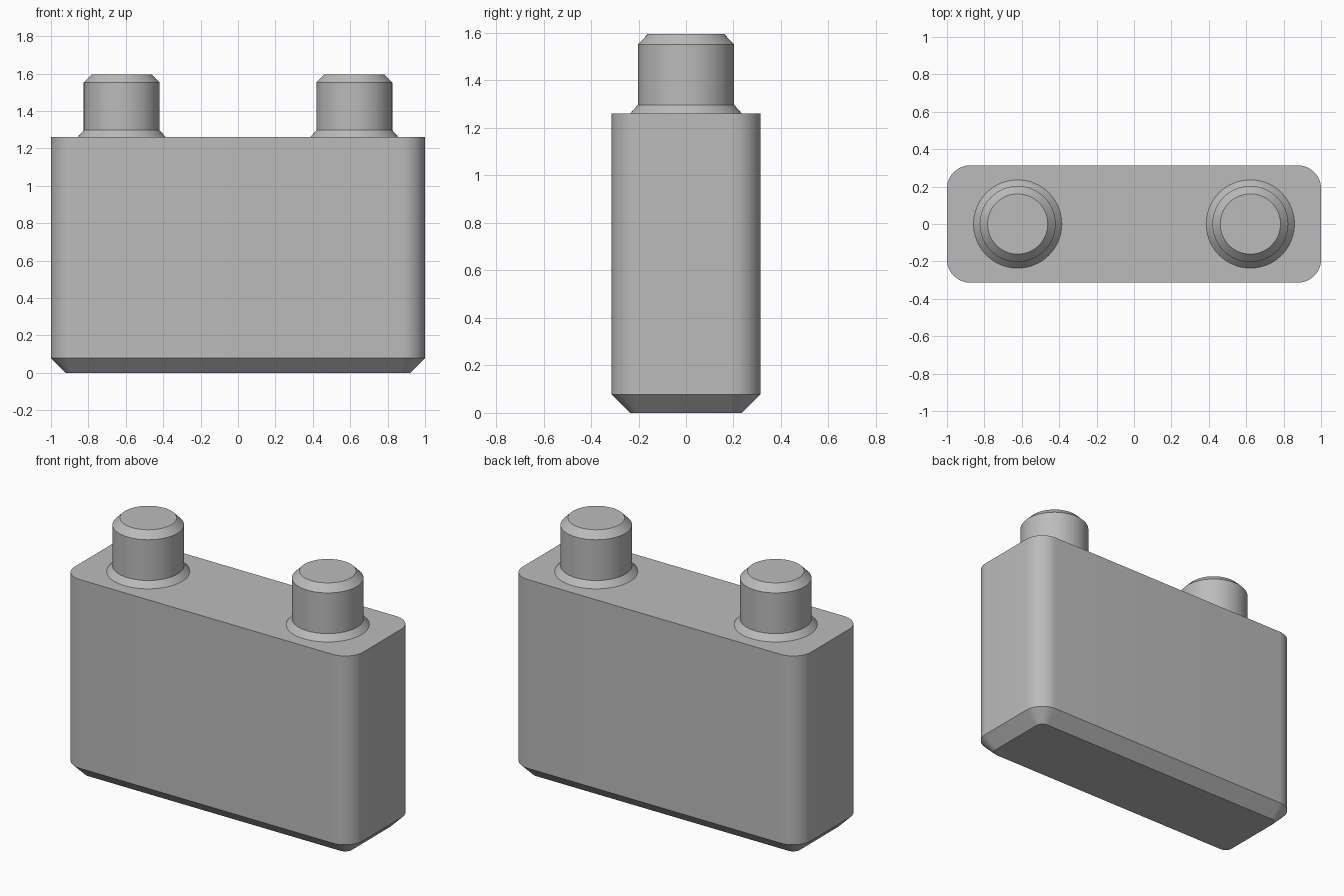
import bpy
import bmesh
from math import cos, sin, pi, radians

cube = bpy.data.objects.get("Cube")
if cube:
    bpy.data.objects.remove(cube, do_unlink=True)

grey = bpy.data.materials.new("light grey")
grey.use_nodes = True
grey.diffuse_color = (0.5, 0.5, 0.5, 1)
grey.node_tree.nodes["Principled BSDF"].inputs["Base Color"].default_value = (0.5, 0.5, 0.5, 1)


def rounded_outline(half_x, half_y, radius, steps=12):
    """Counter-clockwise rectangle with rounded corners."""
    points = []
    for corner, (sx, sy) in enumerate([(1, 1), (-1, 1), (-1, -1), (1, -1)]):
        for i in range(steps + 1):
            a = (corner + i / steps) * pi / 2
            points.append((sx * (half_x - radius) + radius * cos(a),
                           sy * (half_y - radius) + radius * sin(a)))
    return points


def circle(radius, steps=64):
    return [(radius * cos(2 * pi * i / steps), radius * sin(2 * pi * i / steps))
            for i in range(steps)]


def loft(name, sections, x=0):
    """Closed solid through (z, outline) sections, from bottom to top."""
    bm = bmesh.new()
    rings = [[bm.verts.new((px, py, z)) for px, py in outline]
             for z, outline in sections]
    for low, high in zip(rings, rings[1:]):
        for i in range(len(low)):
            j = (i + 1) % len(low)
            bm.faces.new((low[i], low[j], high[j], high[i]))
    bm.faces.new(rings[0][::-1])
    bm.faces.new(rings[-1])
    mesh = bpy.data.meshes.new(name)
    bm.to_mesh(mesh)
    bm.free()
    mesh.materials.append(grey)
    obj = bpy.data.objects.new(name, mesh)
    obj.location.x = x
    bpy.context.collection.objects.link(obj)
    bpy.ops.object.select_all(action='DESELECT')
    obj.select_set(True)
    bpy.context.view_layer.objects.active = obj
    bpy.ops.object.shade_smooth_by_angle(angle=radians(25))
    return obj


# Block with rounded upright corners and a chamfered underside
BODY_TOP = 1.26
CHAMFER = 0.078
full = rounded_outline(1, 0.314, 0.125)
inset = rounded_outline(1 - CHAMFER, 0.314 - CHAMFER, 0.125 - CHAMFER)
loft("body", [(0, inset), (CHAMFER, full), (BODY_TOP, full)])

# Two pegs, each with a flared foot and a chamfered tip
peg = [(BODY_TOP, 0.236), (1.297, 0.203), (1.552, 0.203), (1.595, 0.161)]
for side, x in (("left", 0.622), ("right", -0.622)):
    loft(side + "_peg", [(z, circle(r)) for z, r in peg], x)
